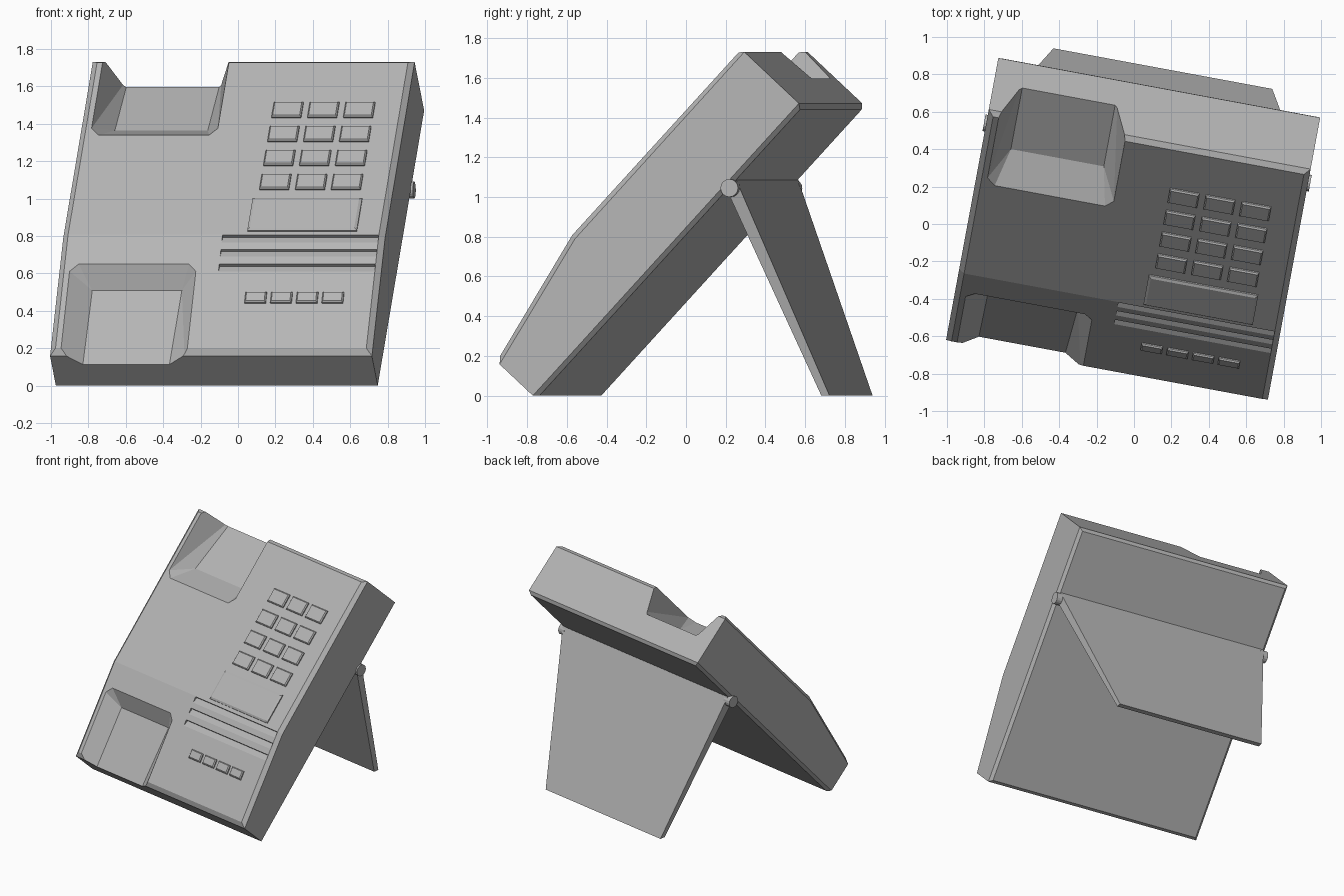
import bpy, bmesh, math
from mathutils import Matrix, Vector

if "Cube" in bpy.data.objects:
    bpy.data.objects.remove(bpy.data.objects["Cube"])

grey = bpy.data.materials.new("light grey plastic")
grey.diffuse_color = (0.46, 0.46, 0.46, 1)
grey.use_nodes = True
grey.node_tree.nodes["Principled BSDF"].inputs["Base Color"].default_value = grey.diffuse_color

# TURN: whole phone turned on the desk; TILT: body frame (x width, y up the slope, z off the face)
TURN = Matrix.Rotation(math.radians(-10.5), 4, 'Z')
TILT = TURN @ Matrix.Translation((0, -0.622, 0)) @ Matrix.Rotation(math.radians(47.2), 4, 'X')
SLOPE = 0.204                       # lower part of the face falls away
KNEE = 0.726


def face_height(v):
    return 0.257 + SLOPE * v if v < KNEE else 0.405


def make(name, bm, matrix):
    bmesh.ops.recalc_face_normals(bm, faces=bm.faces)
    me = bpy.data.meshes.new(name)
    bm.to_mesh(me)
    bm.free()
    me.materials.append(grey)
    ob = bpy.data.objects.new(name, me)
    bpy.context.collection.objects.link(ob)
    ob.matrix_world = matrix
    return ob


def loft(bm, rings):
    """Stack equal rings of points, closing both ends."""
    rs = [[bm.verts.new(p) for p in r] for r in rings]
    n = len(rs[0])
    for a, b in zip(rs, rs[1:]):
        for i in range(n):
            j = (i + 1) % n
            bm.faces.new((a[i], a[j], b[j], b[i]))
    return rs


def hull(bm, pts):
    vs = [bm.verts.new(p) for p in pts]
    res = bmesh.ops.convex_hull(bm, input=vs)
    junk = [g for g in res['geom_interior'] + res['geom_unused'] if isinstance(g, bmesh.types.BMVert)]
    bmesh.ops.delete(bm, geom=list(set(junk)), context='VERTS')
    bmesh.ops.dissolve_limit(bm, angle_limit=0.01, verts=bm.verts[:], edges=bm.edges[:])


# body: chamfered wedge, layered from back plate to face
def layer(vs, ws, hx):
    right = [(hx, v, w) for v, w in zip(vs, ws)]
    return right + [(-x, v, w) for x, v, w in reversed(right)]


bm = bmesh.new()
rings = loft(bm, [
    layer((0.022, KNEE, 1.983), (-0.022,) * 3, 0.853),
    layer((0, KNEE, 2.005), (0,) * 3, 0.875),
    layer((0, KNEE, 2.005), (0.232, 0.378, 0.381), 0.875),
    layer((0.03, KNEE, 1.98), (0.263, 0.405, 0.405), 0.845)])
for r in (rings[0], rings[-1]):
    bm.faces.new((r[0], r[1], r[4], r[5]))
    bm.faces.new((r[1], r[2], r[3], r[4]))
body = make("phone_body", bm, TILT)

# cutters: two handset cups and three V grooves
def cup(v_end, v_corner, v_edge, floor):
    bm = bmesh.new()
    opening = [(-0.815, v_end), (-0.128, v_end), (-0.815, v_corner),
               (-0.128, v_corner), (-0.77, v_edge), (-0.17, v_edge)]
    slope = SLOPE if v_edge < KNEE else 0
    base = 0.257 if slope else 0.405
    pts = list(floor)
    for x, v in opening:
        w = base + slope * v
        pts += [(x, v, w), (x, v, w + 0.1)]
    hull(bm, pts)
    return make("cup_cutter", bm, TILT)


cutters = [
    cup(-0.1, 0.50, 0.545, [(-0.707, -0.1, 0.146), (-0.24, -0.1, 0.146),
                            (-0.70, 0.457, 0.255), (-0.213, 0.457, 0.255)]),
    cup(2.1, 1.50, 1.45, [(-0.72, 2.1, 0.162), (-0.215, 2.1, 0.162),
                          (-0.72, 1.61, 0.27), (-0.215, 1.61, 0.27)])]
for v in (0.677, 0.59, 0.50):
    bm = bmesh.new()
    top = v + 0.045
    prof = [(v, face_height(v)), (top, face_height(top) - 0.018),
            (top, face_height(top) + 0.02), (v, face_height(v) + 0.02)]
    a, b = loft(bm, [[(x, p, q) for p, q in prof] for x in (-0.005, 0.843)])
    bm.faces.new(a)
    bm.faces.new(b)
    cutters.append(make("groove_cutter", bm, TILT))

for c in cutters:
    m = body.modifiers.new("cut", 'BOOLEAN')
    m.operation, m.solver, m.object = 'DIFFERENCE', 'EXACT', c
dg = bpy.context.evaluated_depsgraph_get()
cut_mesh = bpy.data.meshes.new_from_object(body.evaluated_get(dg))
body.modifiers.clear()
body.data = cut_mesh
for c in cutters:
    bpy.data.objects.remove(c, do_unlink=True)


# raised plates on the face: keys and display
def plate(name, x, v, sx, sv, h=0.016, inset=0.007):
    bm = bmesh.new()
    rings = []
    for d, up in ((0, -0.01), (0, h * 0.5), (inset, h)):
        r = []
        for i, j in ((-1, -1), (1, -1), (1, 1), (-1, 1)):
            q = v + j * (sv / 2 - d)
            r.append((x + i * (sx / 2 - d), q, face_height(q) + up))
        rings.append(r)
    rs = loft(bm, rings)
    bm.faces.new(rs[0])
    bm.faces.new(rs[-1])
    return make(name, bm, TILT)


for row in range(4):
    for col in range(3):
        plate(f"keypad_key_{row}_{col}", 0.235 + 0.195 * col, 1.63 - 0.175 * row, 0.16, 0.108)
for i in range(4):
    plate(f"function_key_{i}", 0.214 + 0.14 * i, 0.335, 0.115, 0.066)
plate("display_panel", 0.425, 0.867, 0.595, 0.235, 0.016, 0.014)

# stand: tapered plate leaning back from the hinge
bm = bmesh.new()
a, b = loft(bm, [
    [(-0.855, 0.37, 1.03), (0.855, 0.37, 1.03), (0.855, 0.416, 1.085), (-0.855, 0.416, 1.085)],
    [(-0.595, 0.803, 0), (0.595, 0.803, 0), (0.595, 0.845, 0), (-0.595, 0.845, 0)]])
bm.faces.new(a)
bm.faces.new(b)
make("stand_plate", bm, TURN)

# hinge pins at both ends
for side, label in ((-1, "left"), (1, "right")):
    bm = bmesh.new()
    bmesh.ops.create_cone(bm, cap_ends=True, segments=16, radius1=0.045, radius2=0.045, depth=0.06)
    make("hinge_pin_" + label, bm,
         TURN @ Matrix.Translation((side * 0.857, 0.386, 1.045)) @ Matrix.Rotation(math.pi / 2, 4, 'Y'))
